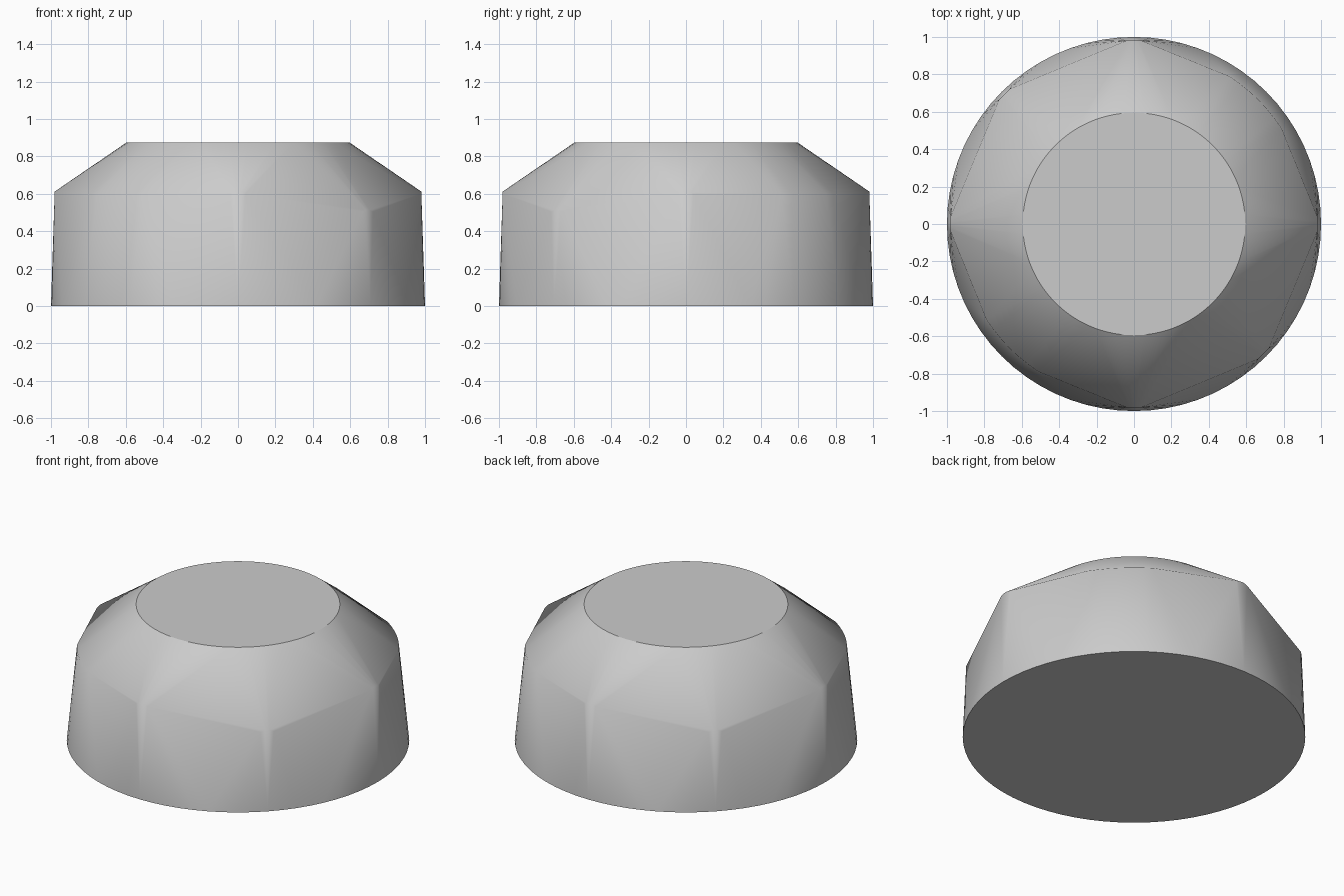
import bpy, bmesh
from math import sin, cos, radians
from mathutils import Matrix, Vector

if "Cube" in bpy.data.objects:
    bpy.data.objects.remove(bpy.data.objects["Cube"], do_unlink=True)

BASE_R, TOP_R, HEIGHT = 1.0, 0.595, 0.875
RIM_R, TAB_R = 0.98, 0.08

grey = bpy.data.materials.new("light_grey")
grey.use_nodes = True
colour = (0.6, 0.6, 0.6, 1)
grey.diffuse_color = colour
grey.node_tree.nodes["Principled BSDF"].inputs["Base Color"].default_value = colour

bm = bmesh.new()


def ring(radius, z, steps=72):
    bmesh.ops.create_circle(bm, segments=steps, radius=radius,
                            matrix=Matrix.Translation((0, 0, z)))


def upright_tab(angle, top_z):
    """Upper arc of a small disc standing on the rim and facing outward."""
    turn = Matrix.Rotation(radians(angle), 3, 'Z')
    for a in range(-30, 31, 10):
        t = radians(a)
        bm.verts.new(turn @ Vector((RIM_R, TAB_R * sin(t), top_z - TAB_R * (1 - cos(t)))))


def round_shoulder(angle, radius, z):
    """Wide level arc that makes a softer corner."""
    for a in range(-12, 13, 4):
        t = radians(angle + a)
        bm.verts.new((radius * cos(t), radius * sin(t), z))


# Base and top outlines
ring(BASE_R, 0)
ring(TOP_R, HEIGHT)

# Corners around the rim
for angle in range(0, 360, 90):
    upright_tab(angle, 0.612)
for angle in (135, 315):
    upright_tab(angle, 0.515)
for angle in (45, 225):
    round_shoulder(angle, 0.94, 0.6)

# Wrap one tight skin over all the outlines
hull = bmesh.ops.convex_hull(bm, input=bm.verts[:], use_existing_faces=False)
loose = {g for g in hull["geom_interior"] + hull["geom_unused"]
         if isinstance(g, bmesh.types.BMVert)}
bmesh.ops.delete(bm, geom=list(loose), context='VERTS')
bmesh.ops.recalc_face_normals(bm, faces=bm.faces[:])

# Flat caps with crisp edges, smooth sides
for face in bm.faces:
    face.smooth = abs(face.normal.z) < 0.999
for edge in bm.edges:
    edge.smooth = len({f.smooth for f in edge.link_faces}) == 1

mesh = bpy.data.meshes.new("faceted_body")
bm.to_mesh(mesh)
bm.free()
mesh.materials.append(grey)
body = bpy.data.objects.new("faceted_body", mesh)
bpy.context.collection.objects.link(body)
